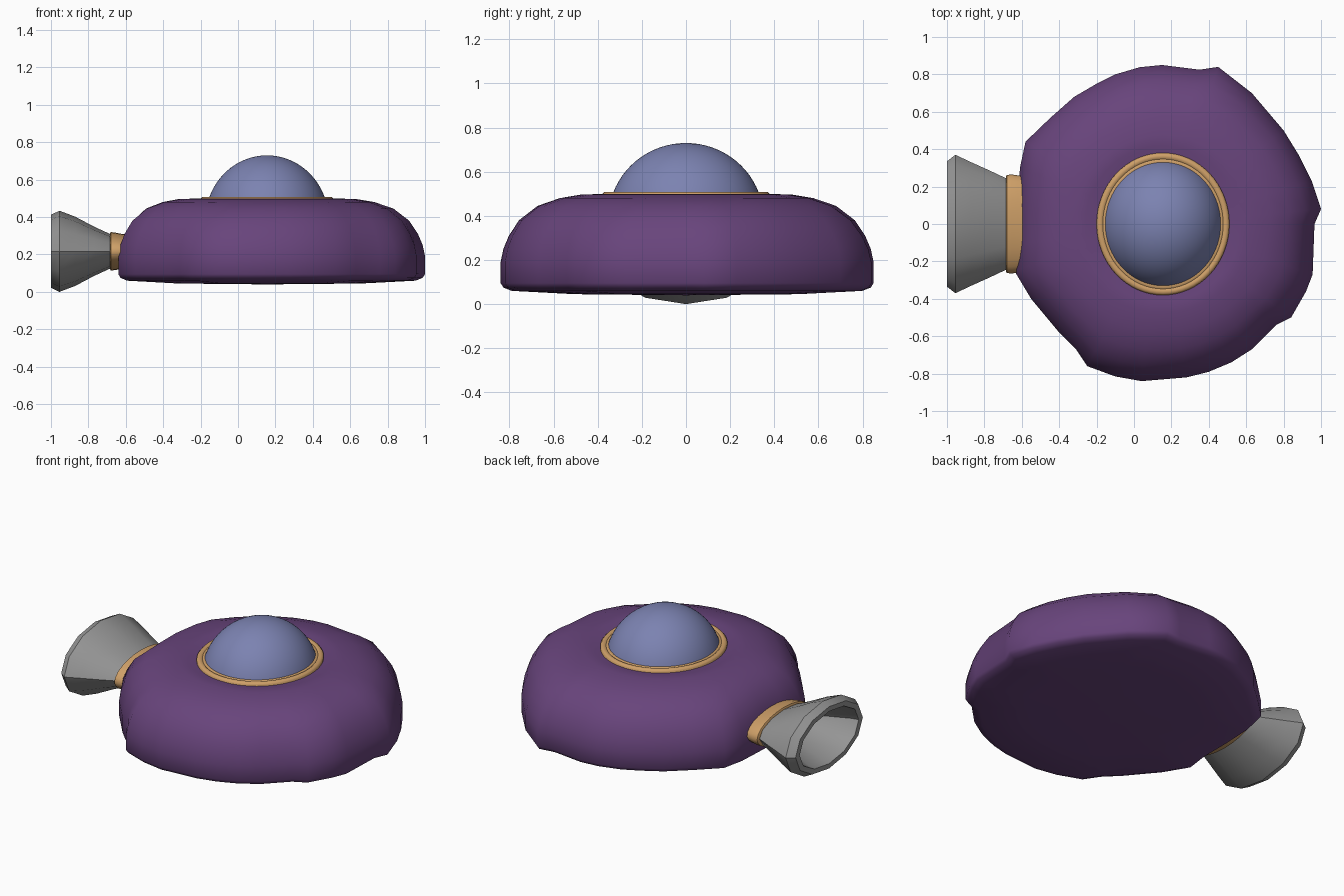
import bpy, math

if "Cube" in bpy.data.objects:
    bpy.data.objects.remove(bpy.data.objects["Cube"])


def material(name, rgb):
    m = bpy.data.materials.new(name)
    m.diffuse_color = (*rgb, 1)
    m.use_nodes = True
    m.node_tree.nodes["Principled BSDF"].inputs["Base Color"].default_value = m.diffuse_color
    return m


PURPLE = material("purple", (0.138, 0.058, 0.200))
BLUE = material("dusty blue", (0.200, 0.225, 0.440))
TAN = material("tan", (0.62, 0.35, 0.138))
GREY = material("grey", (0.30, 0.30, 0.30))


def loft(name, rings, mat, angle, closed=False, start=None, end=None):
    """Skin a stack of equal-sized rings; start/end are optional pole points."""
    n = len(rings[0])
    verts = [p for r in rings for p in r]
    faces = []
    count = len(rings)
    for i in range(count if closed else count - 1):
        a, b = i * n, ((i + 1) % count) * n
        for j in range(n):
            k = (j + 1) % n
            faces.append((a + j, a + k, b + k, b + j))
    for pole, base in ((start, 0), (end, (count - 1) * n)):
        if pole:
            verts.append(pole)
            c = len(verts) - 1
            for j in range(n):
                k = (j + 1) % n
                faces.append((base + k, base + j, c) if base == 0
                             else (base + j, base + k, c))
    me = bpy.data.meshes.new(name)
    me.from_pydata(verts, [], faces)
    me.materials.append(mat)
    ob = bpy.data.objects.new(name, me)
    bpy.context.collection.objects.link(ob)
    bpy.ops.object.select_all(action='DESELECT')
    bpy.context.view_layer.objects.active = ob
    ob.select_set(True)
    bpy.ops.object.mode_set(mode='EDIT')
    bpy.ops.mesh.select_all(action='SELECT')
    bpy.ops.mesh.normals_make_consistent(inside=False)
    bpy.ops.object.mode_set(mode='OBJECT')
    bpy.ops.object.shade_smooth_by_angle(angle=math.radians(angle))
    return ob


CX = 0.155


def flat_ring(rx, ry, z, n=64):
    return [(CX + rx * math.cos(2 * math.pi * i / n),
             ry * math.sin(2 * math.pi * i / n), z) for i in range(n)]


def side_ring(x, ry, rz, zc, n):
    return [(x, ry * math.sin(2 * math.pi * i / n),
             zc - rz * math.cos(2 * math.pi * i / n)) for i in range(n)]


# Lumpy body: irregular outline that grows rounder toward the top
outline = [(1.0, 0.08), (0.95, 0.23), (0.88, 0.37), (0.8, 0.5), (0.63, 0.7),
           (0.45, 0.84), (0.35, 0.825), (0.15, 0.85), (0.03, 0.838),
           (-0.1, 0.8), (-0.2, 0.75), (-0.32, 0.68), (-0.45, 0.565),
           (-0.58, 0.44), (-0.61, 0.3), (-0.62, 0.1), (-0.62, -0.1),
           (-0.64, -0.25), (-0.55, -0.4), (-0.4, -0.58), (-0.31, -0.67),
           (-0.25, -0.76), (-0.1, -0.815), (0.04, -0.84), (0.28, -0.82),
           (0.4, -0.79), (0.52, -0.74), (0.63, -0.67), (0.76, -0.54),
           (0.84, -0.5), (0.92, -0.36), (0.955, -0.27), (0.965, 0.0)]
# (scale, height, blend toward a circle)
levels = [(0.6, 0.045, 0), (0.94, 0.06, 0), (0.985, 0.075, 0), (1, 0.095, 0),
          (1, 0.19, 0), (0.985, 0.25, 0.05), (0.955, 0.31, 0.15),
          (0.90, 0.38, 0.3), (0.80, 0.445, 0.5), (0.68, 0.48, 0.7),
          (0.56, 0.497, 0.9), (0.49, 0.498, 1), (0.44, 0.488, 1)]
rings = []
for s, z, blend in levels:
    ring = []
    for x, y in outline:
        d = math.hypot(x - CX, y)
        k = s * ((1 - blend) + blend * 0.85 / d)
        ring.append((CX + (x - CX) * k, y * k, z))
    rings.append(ring)
loft("body", rings, PURPLE, 70, start=(CX, 0, 0.04), end=(CX, 0, 0.485))

# Glass dome
rings = []
for i in range(16):
    a = math.radians(10 + 80 * i / 16)
    r = 0.345 * math.cos(a)
    rings.append(flat_ring(r * 0.955, r * 1.02, 0.385 + 0.345 * math.sin(a)))
loft("dome", rings, BLUE, 60, start=(CX, 0, 0.44), end=(CX, 0, 0.73))

# Trim ring around the dome, with a shallow groove
section = [(-0.02, 0.45), (-0.02, 0.502), (0.004, 0.507), (0.012, 0.502),
           (0.02, 0.508), (0.036, 0.507), (0.045, 0.497), (0.047, 0.45)]
loft("dome_trim", [flat_ring(0.31 + r, 0.335 + r, z) for r, z in section],
     TAN, 50, closed=True)

# Collar joining the nozzle to the body
collar = [(-0.685, 0.252, 0.095), (-0.68, 0.262, 0.103), (-0.655, 0.265, 0.1),
          (-0.62, 0.26, 0.093), (-0.55, 0.25, 0.085)]
loft("nozzle_collar", [side_ring(x, a, b, 0.217, 24) for x, a, b in collar],
     TAN, 45, start=(-0.685, 0, 0.217), end=(-0.55, 0, 0.217))

# Flared hollow exhaust nozzle
nozzle = [(-0.67, 0.235, 0.085), (-0.685, 0.245, 0.093), (-0.77, 0.285, 0.132),
          (-0.87, 0.33, 0.185), (-0.955, 0.37, 0.217), (-1.0, 0.335, 0.195),
          (-1.0, 0.295, 0.165), (-0.955, 0.285, 0.155), (-0.75, 0.2, 0.08)]
loft("exhaust_nozzle", [side_ring(x, a, b, 0.217, 12) for x, a, b in nozzle],
     GREY, 35, start=(-0.67, 0, 0.217), end=(-0.74, 0, 0.217))
